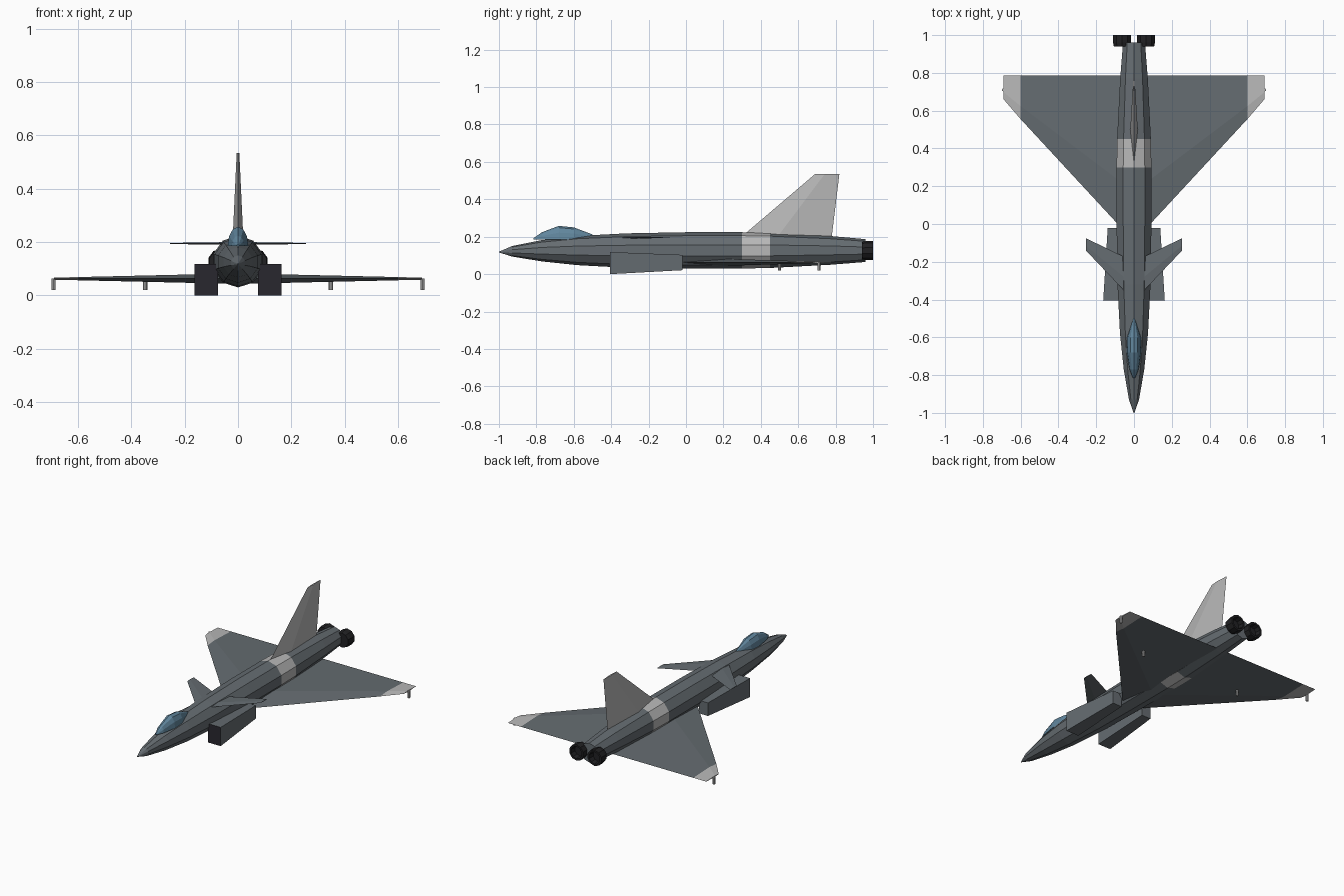
import bpy, bmesh, math

if "Cube" in bpy.data.objects:
    bpy.data.objects.remove(bpy.data.objects["Cube"])


def material(name, rgb):
    m = bpy.data.materials.new(name)
    m.diffuse_color = (*rgb, 1)
    m.use_nodes = True
    m.node_tree.nodes["Principled BSDF"].inputs["Base Color"].default_value = m.diffuse_color
    return m


SLATE = material("slate", (0.13, 0.15, 0.165))
LIGHT = material("light_grey", (0.48, 0.48, 0.48))
BLACK = material("black", (0.015, 0.015, 0.017))
DUCT = material("duct_dark", (0.022, 0.02, 0.028))
GLASS = material("glass", (0.12, 0.24, 0.34))


def loft(name, rings, mats, segment_mats=None, cap_mats=(0, 0)):
    """Skin a list of equal-length rings and cap both ends."""
    bm = bmesh.new()
    rows = [[bm.verts.new(p) for p in ring] for ring in rings]
    n = len(rows[0])
    for i, (a, b) in enumerate(zip(rows, rows[1:])):
        for k in range(n):
            f = bm.faces.new((a[k], a[(k + 1) % n], b[(k + 1) % n], b[k]))
            f.material_index = segment_mats[i] if segment_mats else 0
    for row, mi in zip((rows[0], rows[-1]), cap_mats):
        bm.faces.new(row).material_index = mi
    bmesh.ops.recalc_face_normals(bm, faces=bm.faces)
    me = bpy.data.meshes.new(name)
    bm.to_mesh(me)
    bm.free()
    for m in mats:
        me.materials.append(m)
    ob = bpy.data.objects.new(name, me)
    bpy.context.collection.objects.link(ob)
    return ob


def circle(y, r, cx=0, cz=0.126, n=10):
    return [(cx + r * math.sin(math.tau * k / n), y, cz + r * math.cos(math.tau * k / n))
            for k in range(n)]


def diamond(lead, trail, half, peak, place):
    """Four-point airfoil; place(chord, offset) returns a 3D point."""
    mid = lead + (trail - lead) * peak
    return [place(lead, 0), place(mid, half), place(trail, 0), place(mid, -half)]


# Fuselage with light band
stations = [(-1.0, .002, .118), (-.93, .028, .122), (-.77, .057, .125), (-.58, .078, .126),
            (-.32, .092, .126), (0, .097, .127), (.3, .097, .127), (.45, .094, .127),
            (.77, .077, .127), (.96, .061, .126)]
loft("fuselage", [circle(y, r, 0, z) for y, r, z in stations], [SLATE, LIGHT],
     [0, 0, 0, 0, 0, 0, 1, 0, 0])

# Canopy: half-dome sections
canopy = [(-.815, .006, .192), (-.77, .024, .224), (-.68, .039, .258),
          (-.6, .037, .25), (-.5, .006, .212)]
loft("canopy", [[(w * math.cos(math.pi * k / 6), y, .185 + (top - .185) * math.sin(math.pi * k / 6))
                 for k in range(7)] for y, w, top in canopy], [GLASS])

# Tail fin
loft("tail_fin", [diamond(a, b, t, .4, lambda c, o, z=z: (o, c, z))
                  for z, a, b, t in [(.19, .285, .778, .021), (.535, .69, .82, .005)]], [LIGHT])

for side, s in (("left", -1), ("right", 1)):
    # Delta wing with light tip
    loft(side + "_wing", [diamond(a, .785, t, .3, lambda c, o, x=x: (s * x, c, .063 + o))
                          for x, a, t in [(.04, -.05, .019), (.6, .555, .006), (.69, .66, .004)]],
         [SLATE, LIGHT], [0, 1], (0, 1))

    # Canard
    loft(side + "_canard", [diamond(a, b, t, .4, lambda c, o, x=x: (s * x, c, .195 + o))
                            for x, a, b, t in [(.04, -.366, -.18, .005), (.255, -.14, -.075, .002)]],
         [SLATE])

    # Intake duct, tapering rearward
    loft(side + "_intake", [[(s * x0, y, z0), (s * x1, y, z0), (s * x1, y, z1), (s * x0, y, z1)]
                            for y, x0, x1, z0, z1 in [(-.405, .075, .163, 0, .118),
                                                      (-.02, .076, .139, .021, .103)]],
         [SLATE, DUCT], None, (1, 0))

    # Exhaust nozzle with recessed throat
    loft(side + "_nozzle", [circle(y, r, s * .063, .126) for y, r in
                            [(.94, .046), (.96, .05), (1.0, .05), (1.0, .038), (.965, .034)]],
         [BLACK])

    # Under-wing pods
    for label, x, y, top in (("inner", .348, .5, .056), ("tip", .692, .71, .064)):
        bpy.ops.mesh.primitive_cylinder_add(vertices=8, radius=.008, depth=top - .02,
                                            location=(s * x, y, (top + .02) / 2))
        pod = bpy.context.object
        pod.name = f"{side}_{label}_pod"
        pod.data.materials.append(LIGHT)
